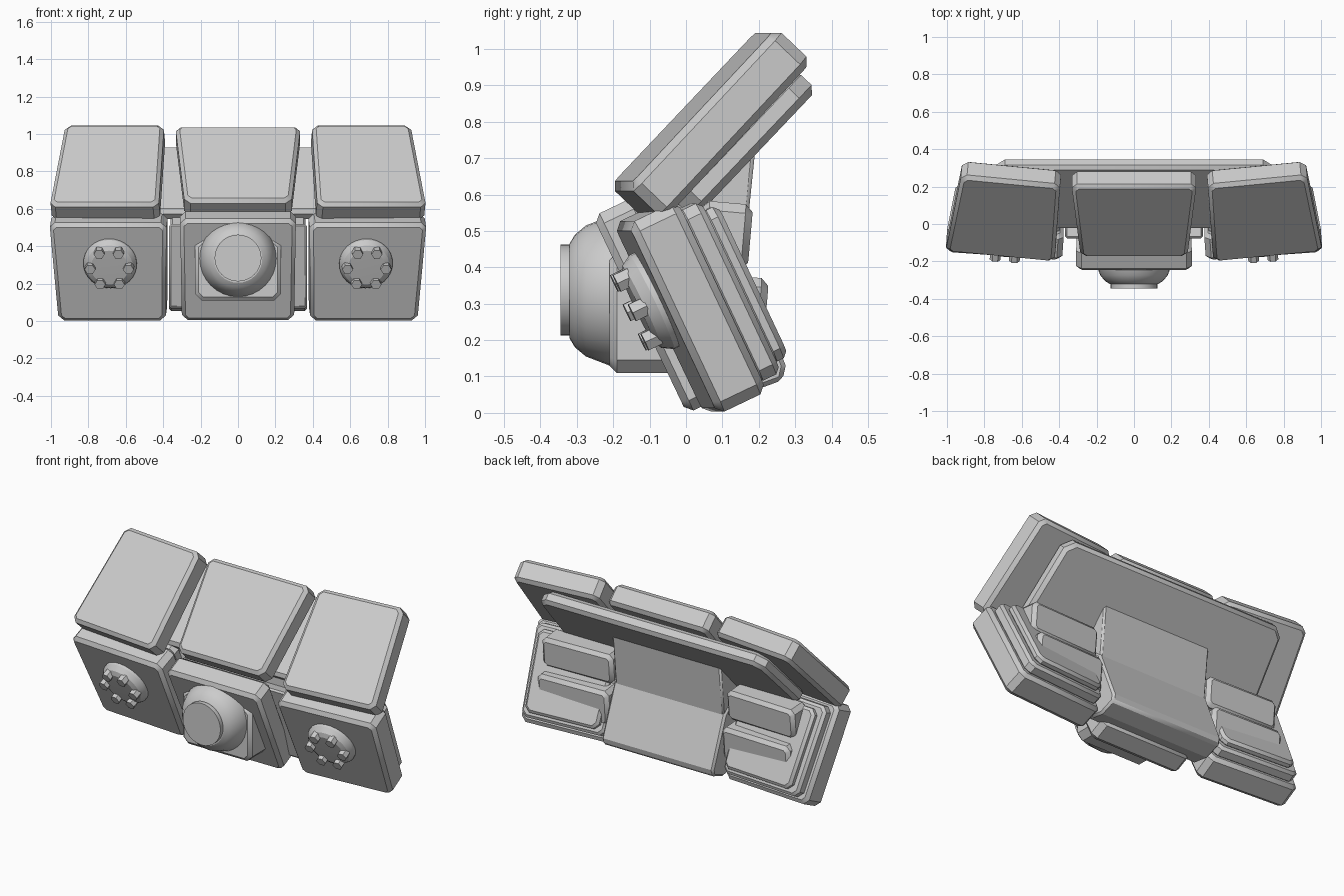
import bpy, bmesh
from math import radians, sin, cos, pi
from mathutils import Matrix, Vector

cube = bpy.data.objects.get("Cube")
if cube:
    bpy.data.objects.remove(cube, do_unlink=True)

grey = bpy.data.materials.new("light_grey")
grey.use_nodes = True
colour = (0.6, 0.6, 0.6, 1)
grey.diffuse_color = colour
grey.node_tree.nodes["Principled BSDF"].inputs["Base Color"].default_value = colour


def frame(x, y, z, tilt=0, yaw=0):
    """Local space: x across, y into the depth, z up along the part."""
    return (Matrix.Translation((x, y, z)) @ Matrix.Rotation(radians(yaw), 4, 'Z')
            @ Matrix.Rotation(radians(tilt), 4, 'X'))


def finish(name, bm, matrix, side=1, bevel=0.0):
    if side < 0:
        matrix = Matrix.Scale(-1, 4, (1, 0, 0)) @ matrix
    bm.transform(matrix)
    bmesh.ops.recalc_face_normals(bm, faces=bm.faces)
    mesh = bpy.data.meshes.new(name)
    bm.to_mesh(mesh)
    bm.free()
    mesh.materials.append(grey)
    obj = bpy.data.objects.new(name, mesh)
    bpy.context.collection.objects.link(obj)
    if bevel:
        mod = obj.modifiers.new("edge_chamfer", 'BEVEL')
        mod.width = bevel
        mod.segments = 1
        mod.limit_method = 'ANGLE'
        mod.angle_limit = radians(50)
    bpy.ops.object.select_all(action='DESELECT')
    obj.select_set(True)
    bpy.context.view_layer.objects.active = obj
    bpy.ops.object.shade_smooth_by_angle(angle=radians(25))


def prism(points, direction):
    bm = bmesh.new()
    face = bm.faces.new([bm.verts.new(p) for p in points])
    moved = bmesh.ops.extrude_face_region(bm, geom=[face])["geom"]
    bmesh.ops.translate(bm, vec=direction,
                        verts=[v for v in moved if isinstance(v, bmesh.types.BMVert)])
    return bm


def plate(name, bottom, top, length, depth, matrix, side=1, cut=0.03, bevel=0.02):
    """Slab with clipped corners; bottom and top are (inner x, outer x)."""
    h = length / 2
    corners = [Vector(c) for c in ((bottom[0], -h), (bottom[1], -h), (top[1], h), (top[0], h))]
    outline = []
    for i, c in enumerate(corners):
        for other in (corners[i - 1], corners[(i + 1) % 4]):
            p = c + (other - c).normalized() * cut
            outline.append((p.x, -depth / 2, p.y))
    finish(name, prism(outline, (0, depth, 0)), matrix, side, bevel)


def lathe(name, profile, matrix, side=1, steps=32):
    """Turn (radius, y) points around the local y axis."""
    bm = bmesh.new()
    verts = [bm.verts.new((r, y, 0)) for r, y in profile]
    edges = [bm.edges.new(pair) for pair in zip(verts, verts[1:])]
    bmesh.ops.spin(bm, geom=verts + edges, axis=(0, 1, 0), cent=(0, 0, 0),
                   angle=2 * pi, steps=steps)
    bmesh.ops.remove_doubles(bm, verts=bm.verts, dist=0.0005)
    finish(name, bm, matrix, side)


UP, DOWN = -43.5, 25.5

# Centre armour plates and the long plate behind the upper row
plate("upper_centre_plate", (-0.285, 0.285), (-0.335, 0.335), 0.56, 0.13,
      frame(0, 0.054, 0.802, UP))
plate("lower_centre_plate", (-0.30, 0.30), (-0.31, 0.31), 0.6, 0.13,
      frame(0, -0.068, 0.297, DOWN))
plate("upper_back_plate", (-0.79, 0.79), (-0.74, 0.74), 0.49, 0.08,
      frame(0, 0.162, 0.737, UP), cut=0.05)

# Rear block: sloped lower panel and a panel rising to the back plate
rear = [(-0.08, 0.52), (0.06, 0.07), (0.17, 0.055), (0.265, 0.09), (0.274, 0.13),
        (0.158, 0.42), (0.06, 0.5)]
finish("rear_lower_block", prism([(-0.37, y, z) for y, z in rear], (0.74, 0, 0)),
       Matrix.Identity(4), bevel=0.012)
riser = [(0.0, 0.36), (0.155, 0.38), (0.19, 0.72), (0.14, 0.72), (0.0, 0.58)]
finish("rear_upper_panel", prism([(-0.36, y, z) for y, z in riser], (0.72, 0, 0)),
       Matrix.Identity(4), bevel=0.01)

# Buckle: chamfered base, dome and flat front cap
plate("buckle_base", (-0.23, 0.23), (-0.23, 0.23), 0.33, 0.2,
      frame(0, -0.11, 0.275), cut=0.035)
lathe("buckle_dome", [(0, -0.32), (0.13, -0.32), (0.155, -0.305), (0.18, -0.275),
                      (0.205, -0.21), (0.205, -0.08), (0, -0.08)], frame(0, 0, 0.335))
lathe("buckle_cap", [(0, -0.345), (0.125, -0.345), (0.125, -0.3), (0, -0.3)],
      frame(0, 0, 0.337))

# Side groups, mirrored left and right
for side, label in ((1, "left"), (-1, "right")):
    plate(label + "_upper_plate", (-0.29, 0.295), (-0.28, 0.25), 0.6, 0.135,
          frame(0.69, 0.07, 0.794, UP, 5.5), side)
    lower = frame(0.685, 0.013, 0.289, DOWN, 4)
    plate(label + "_lower_plate", (-0.295, 0.28), (-0.315, 0.312), 0.58, 0.15, lower, side)

    # Stepped backing behind the lower plate
    plate(label + "_lower_backing", (-0.275, 0.25), (-0.29, 0.28), 0.52, 0.07,
          lower @ Matrix.Translation((0, 0.1, 0)), side, bevel=0.015)
    plate(label + "_lower_inner_backing", (-0.25, 0.215), (-0.26, 0.24), 0.46, 0.05,
          lower @ Matrix.Translation((0, 0.15, 0)), side, bevel=0.015)

    # Round boss with a ring of hexagonal bolts
    boss = lower @ Matrix.Translation((-0.008, -0.075, 0.06))
    lathe(label + "_boss", [(0, -0.06), (0.1, -0.058), (0.125, -0.045), (0.143, -0.015),
                            (0.143, 0.02), (0, 0.02)], boss, side)
    for i in range(6):
        a = i * pi / 3
        spot = boss @ Matrix.Translation((0.103 * cos(a), -0.05, 0.103 * sin(a)))
        lathe(label + "_bolt", [(0, -0.033), (0.029, -0.033), (0.029, 0.01), (0, 0.01)],
              spot, side, steps=6)

    # Two pouches stacked behind the lower plate
    for level, y, z, height in (("upper", 0.1, 0.488, 0.18), ("lower", 0.142, 0.27, 0.21)):
        plate(label + "_" + level + "_pouch", (-0.23, 0.23), (-0.23, 0.23), height, 0.14,
              frame(0.61, y, z, -5, 2), side, cut=0.025)
